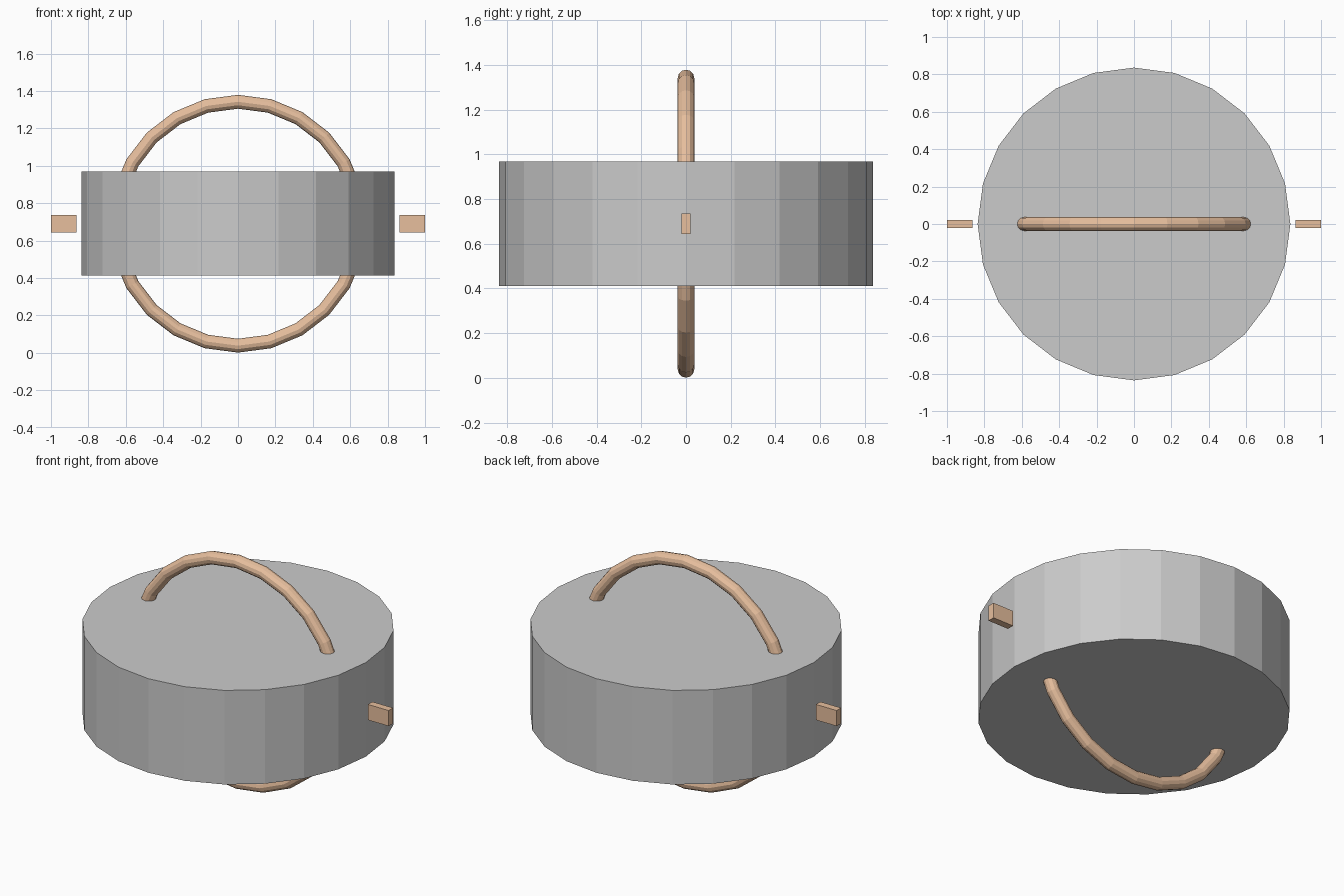
import bpy
from math import pi

if "Cube" in bpy.data.objects:
    bpy.data.objects.remove(bpy.data.objects["Cube"])

MID = 0.69  # shared centre height

copper = bpy.data.materials.new("copper")
copper.diffuse_color = (0.80, 0.52, 0.34, 1)
copper.use_nodes = True
copper.node_tree.nodes["Principled BSDF"].inputs["Base Color"].default_value = copper.diffuse_color


def finish(name, mat=None):
    ob = bpy.context.object
    ob.name = name
    bpy.ops.object.transform_apply(location=False, rotation=True, scale=True)
    if mat:
        ob.data.materials.append(mat)
    return ob


# Drum body: closed 24-sided cylinder
bpy.ops.mesh.primitive_cylinder_add(vertices=24, radius=0.836, depth=0.556,
                                    location=(0, 0, MID))
finish("drum_body")

# Upright ring passing through the drum
bpy.ops.mesh.primitive_torus_add(major_segments=24, minor_segments=12,
                                 major_radius=0.652, minor_radius=0.037,
                                 location=(0, 0, MID), rotation=(pi / 2, 0, 0))
finish("upright_ring", copper)

# Small contact blocks just outside the drum on both sides
for side, label in ((-1, "left"), (1, "right")):
    bpy.ops.mesh.primitive_cube_add(size=1, location=(side * 0.932, 0, MID))
    bpy.context.object.scale = (0.136, 0.042, 0.092)
    finish(label + "_contact_block", copper)
